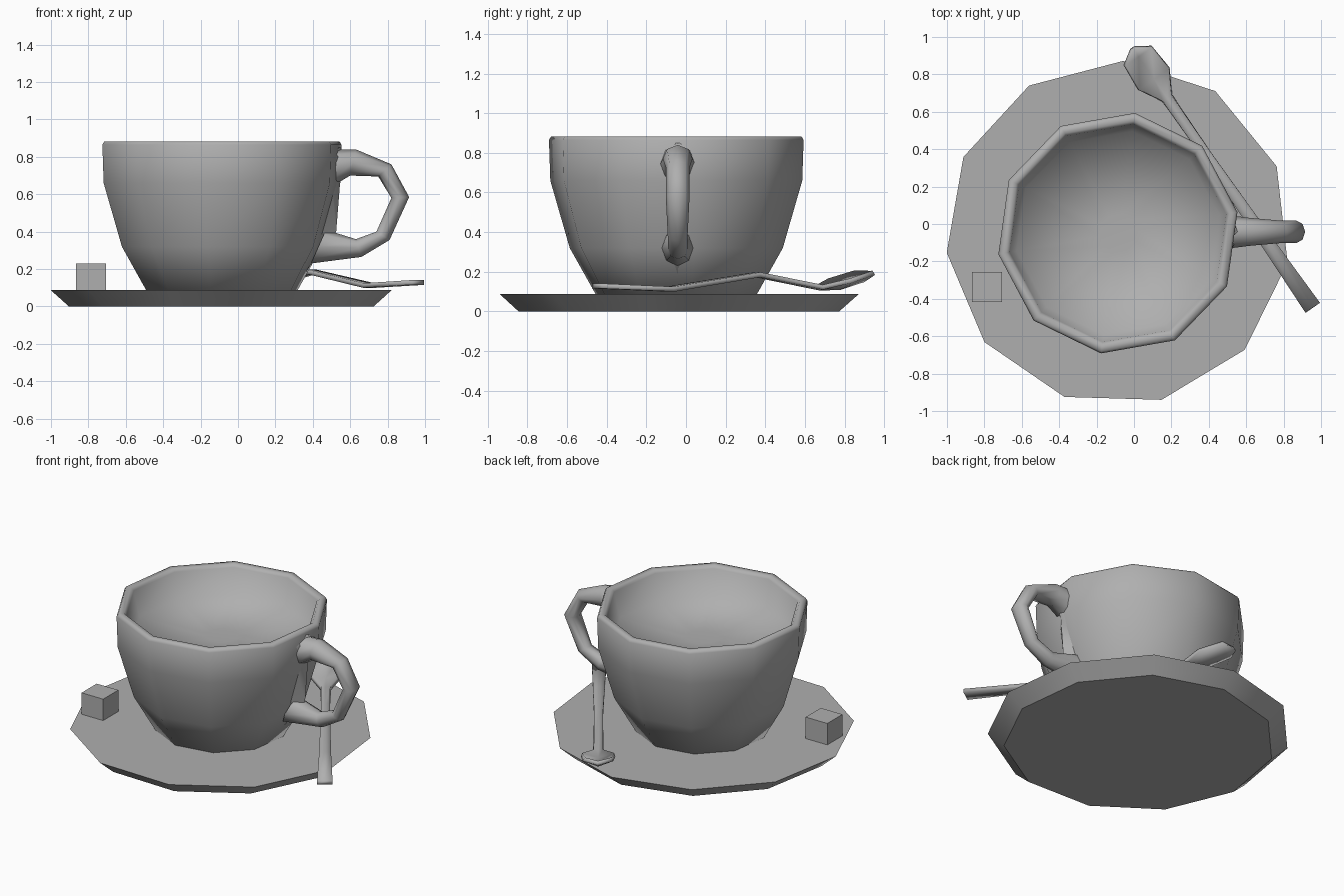
import bpy
import math
from mathutils import Vector

if "Cube" in bpy.data.objects:
    bpy.data.objects.remove(bpy.data.objects["Cube"])

CX, CY = -0.086, -0.049  # shared axis of cup and saucer

grey = bpy.data.materials.new("dark_grey")
grey.diffuse_color = (0.43, 0.43, 0.43, 1)
grey.use_nodes = True
grey.node_tree.nodes["Principled BSDF"].inputs["Base Color"].default_value = grey.diffuse_color


def make(name, verts, faces, angle=40):
    mesh = bpy.data.meshes.new(name)
    mesh.from_pydata(verts, [], faces)
    mesh.materials.append(grey)
    obj = bpy.data.objects.new(name, mesh)
    bpy.context.collection.objects.link(obj)
    bpy.ops.object.select_all(action='DESELECT')
    obj.select_set(True)
    bpy.context.view_layer.objects.active = obj
    bpy.ops.object.mode_set(mode='EDIT')
    bpy.ops.mesh.select_all(action='SELECT')
    bpy.ops.mesh.normals_make_consistent(inside=False)
    bpy.ops.object.mode_set(mode='OBJECT')
    bpy.ops.object.shade_smooth_by_angle(angle=math.radians(angle))
    return obj


def loft(name, rings, angle=40):
    """Skin a list of equal closed rings and cap both ends."""
    n = len(rings[0])
    verts = [v for ring in rings for v in ring]
    faces = [(i * n + j, i * n + (j + 1) % n, (i + 1) * n + (j + 1) % n, (i + 1) * n + j)
             for i in range(len(rings) - 1) for j in range(n)]
    faces.append(tuple(range(n)))
    faces.append(tuple(range(len(verts) - n, len(verts))))
    return make(name, verts, faces, angle)


def lathe(name, profile, sides, phase, angle=40):
    def ring(r, z):
        angles = [math.radians(phase) + math.tau * k / sides for k in range(sides)]
        return [(CX + r * math.cos(a), CY + r * math.sin(a), z) for a in angles]
    return loft(name, [ring(r, z) for r, z in profile], angle)


# Saucer: shallow eleven-sided dish
lathe("saucer", [(0.823, 0), (0.921, 0.087)], 11, 88.3)

# Cup: outer wall, rounded rim, inner wall and shallow inner floor
lathe("cup", [(0.41, 0.085), (0.543, 0.32), (0.642, 0.66), (0.649, 0.865),
              (0.638, 0.883), (0.605, 0.883), (0.588, 0.865), (0.55, 0.70),
              (0.10, 0.68)], 10, 10, 85)

# Handle: outer x, z, inner x, z, half width
stations = [
    (0.50, 0.84, 0.50, 0.64, 0.09),
    (0.63, 0.84, 0.60, 0.70, 0.075),
    (0.82, 0.76, 0.75, 0.695, 0.06),
    (0.915, 0.585, 0.82, 0.58, 0.06),
    (0.81, 0.355, 0.74, 0.40, 0.05),
    (0.66, 0.265, 0.63, 0.36, 0.05),
    (0.39, 0.23, 0.47, 0.41, 0.08),
]
rings = []
for ox, oz, ix, iz, hw in stations:
    outer, inner = Vector((ox, -0.042, oz)), Vector((ix, -0.042, iz))
    mid, half = (outer + inner) / 2, (outer - inner) / 2
    rings.append([mid + half * math.cos(a) + Vector((0, hw * math.sin(a), 0))
                  for a in (math.tau * k / 8 for k in range(8))])
loft("cup_handle", rings, 60)

# Flared ridge joining the handle to the cup wall: z, ridge x, wall x, half width
ridge = [(0.85, 0.55, 0.51, 0.03), (0.80, 0.57, 0.51, 0.115), (0.65, 0.545, 0.50, 0.06),
         (0.40, 0.525, 0.43, 0.06), (0.31, 0.47, 0.40, 0.105), (0.23, 0.395, 0.36, 0.05),
         (0.16, 0.345, 0.32, 0.01)]
loft("handle_ridge", [[(x, -0.042, z), (w, -0.042 + h, z), (w, -0.042 - h, z)]
                      for z, x, w, h in ridge], 80)

# Spoon: y along the axis, half width, edge height, middle height
spoon = [
    (-0.448, 0.047, 0.128, 0.128),
    (-0.08, 0.036, 0.112, 0.112),
    (0.36, 0.027, 0.185, 0.185),
    (0.674, 0.03, 0.122, 0.118),
    (0.775, 0.10, 0.155, 0.12),
    (0.898, 0.087, 0.195, 0.16),
    (0.938, 0.008, 0.195, 0.19),
]
side = Vector((0.82, 0.57, 0))
verts = []
for y, hw, z_edge, z_mid in spoon:
    x = 0.95 - 0.694 * (y + 0.44)
    for s in (-1, 0, 1):
        verts.append(Vector((x, y, z_edge if s else z_mid)) + side * hw * s)
faces = [(i * 3 + j, i * 3 + j + 1, i * 3 + j + 4, i * 3 + j + 3)
         for i in range(len(spoon) - 1) for j in range(2)]
obj = make("spoon", verts, faces, 80)
solid = obj.modifiers.new("thickness", 'SOLIDIFY')
solid.thickness = 0.025
solid.offset = 0

# Sugar cube
bpy.ops.mesh.primitive_cube_add(size=0.16, location=(-0.785, -0.337, 0.15))
bpy.context.object.name = "sugar_cube"
bpy.context.object.data.materials.append(grey)
